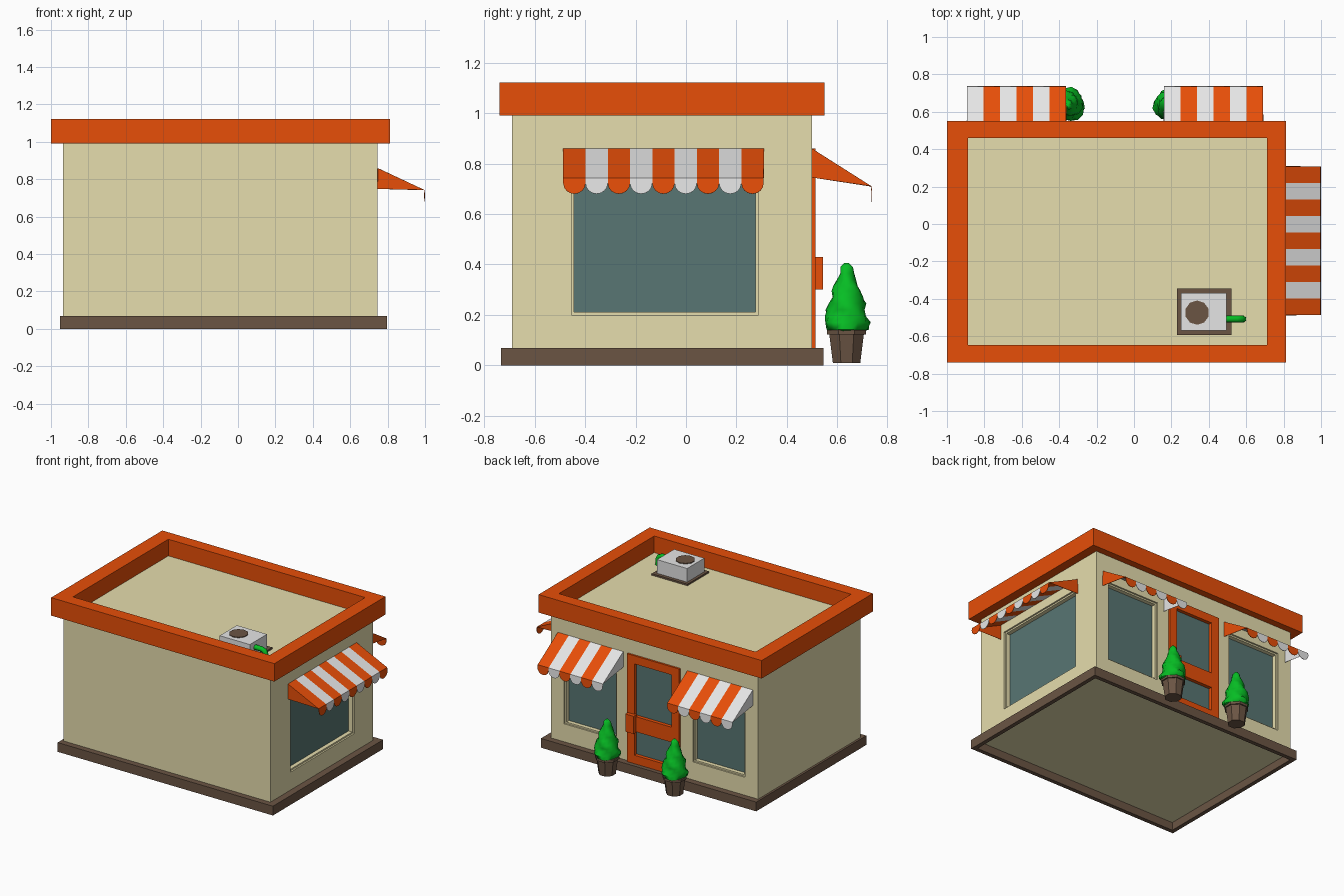
import bpy, bmesh, math

if "Cube" in bpy.data.objects:
    bpy.data.objects.remove(bpy.data.objects["Cube"])


def mat(name, r, g, b):
    lin = lambda c: ((c / 255 + 0.055) / 1.055) ** 2.4
    m = bpy.data.materials.new(name)
    m.diffuse_color = (lin(r), lin(g), lin(b), 1)
    m.use_nodes = True
    m.node_tree.nodes["Principled BSDF"].inputs["Base Color"].default_value = m.diffuse_color
    return m


ORANGE = mat("orange", 231, 78, 8)
WHITE = mat("white", 229, 229, 229)
CREAM = mat("cream wall", 230, 221, 173)
BROWN = mat("brown", 107, 85, 68)
GLASS = mat("glass", 88, 118, 115)
GREEN = mat("green", 6, 190, 36)


def finish(bm, name, mats):
    bmesh.ops.remove_doubles(bm, verts=bm.verts, dist=1e-5)
    bmesh.ops.recalc_face_normals(bm, faces=bm.faces)
    me = bpy.data.meshes.new(name)
    bm.to_mesh(me)
    bm.free()
    ob = bpy.data.objects.new(name, me)
    bpy.context.collection.objects.link(ob)
    for m in mats:
        me.materials.append(m)
    return ob


def select(ob):
    bpy.ops.object.select_all(action='DESELECT')
    ob.select_set(True)
    bpy.context.view_layer.objects.active = ob


# Planes in which flat parts are laid out: u, v in the plane, w along its normal
FLAT = lambda u, v, w: (u, v, w)
BACK = lambda u, v, w: (u, 0.50 + w, v)
SIDE = lambda u, v, w: (0.747 + w, u, v)


def box(name, plane, rect, w0, w1, m):
    u0, v0, u1, v1 = rect
    bm = bmesh.new()
    bmesh.ops.create_cube(bm, size=1)
    for v in bm.verts:
        c = v.co
        v.co = plane(u1 if c.x > 0 else u0, v1 if c.y > 0 else v0, w1 if c.z > 0 else w0)
    return finish(bm, name, [m])


def ring(name, plane, outer, inner, w0, w1, m):
    bm = bmesh.new()
    loops = []
    for (a, b, c, d), w in ((outer, w0), (outer, w1), (inner, w1), (inner, w0)):
        loops.append([bm.verts.new(plane(u, v, w)) for u, v in ((a, b), (c, b), (c, d), (a, d))])
    for i in range(4):
        p, q = loops[i], loops[(i + 1) % 4]
        for j in range(4):
            k = (j + 1) % 4
            bm.faces.new((p[j], p[k], q[k], q[j]))
    return finish(bm, name, [m])


def inset(r, d):
    return (r[0] + d, r[1] + d, r[2] - d, r[3] - d)


# Body and its openings
body = box("walls", FLAT, (-0.936, -0.69, 0.747, 0.50), 0.062, 1.0, CREAM)
windows = [("side_window", SIDE, (-0.455, 0.20, 0.287, 0.79)),
           ("left_back_window", BACK, (0.215, 0.20, 0.64, 0.79)),
           ("right_back_window", BACK, (-0.83, 0.20, -0.405, 0.79))]
door = (-0.305, 0.068, 0.12, 0.86)


def cut(plane, rect, depth):
    c = box("cutter", plane, rect, -depth, 0.1, CREAM)
    md = body.modifiers.new("cut", 'BOOLEAN')
    md.object, md.operation, md.solver = c, 'DIFFERENCE', 'EXACT'
    select(body)
    bpy.ops.object.modifier_apply(modifier="cut")
    bpy.data.objects.remove(c)


for name, plane, r in windows:
    cut(plane, r, 0.05)
    ring(name + "_frame", plane, r, inset(r, 0.011), -0.05, -0.012, CREAM)
    box(name + "_glass", plane, inset(r, 0.005), -0.05, -0.042, GLASS)
cut(BACK, inset(door, 0.012), 0.03)

# Plinth with a hollow underside, and roof parapet
base = (-0.952, -0.733, 0.797, 0.545)
ring("plinth", FLAT, base, inset(base, 0.03), 0, 0.068, BROWN)
ring("plinth_ledge", FLAT, inset(base, 0.028), inset(base, 0.07), 0.063, 0.068, BROWN)
box("floor", FLAT, inset(base, 0.029), 0.058, 0.063, CREAM)
ring("roof_parapet", FLAT, (-1, -0.74, 0.813, 0.55), (-0.888, -0.647, 0.711, 0.46), 0.99, 1.122, ORANGE)

# Door: leaf, two panes and handle
for name, pane, v0, v1 in (("upper", (-0.242, 0.416, 0.06, 0.80), 0.36, door[3]),
                           ("lower", (-0.242, 0.13, 0.06, 0.305), door[1], 0.36)):
    ring("door_" + name, BACK, (door[0], v0, door[2], v1), pane, -0.02, 0.014, ORANGE)
    box("door_glass_" + name, BACK, inset(pane, -0.005), -0.019, -0.012, GLASS)
box("door_handle", BACK, (0.045, 0.30, 0.112, 0.43), 0.004, 0.043, ORANGE)


# Striped awnings with scalloped valance
def awning(name, plane, u0, u1, n, first, reach, tip, foot):
    bm = bmesh.new()
    step = (u1 - u0) / n
    top, drop, arc = 0.858, 0.02, 0.042

    def face(pts, mi):
        f = bm.faces.new([bm.verts.new(plane(*p)) for p in pts])
        f.material_index = mi

    for i in range(n):
        a, b, mi = u0 + i * step, u0 + (i + 1) * step, (i + first) % 2
        face([(a, top, 0), (b, top, 0), (b, tip, reach), (a, tip, reach)], mi)
        pts = [(a, tip, reach), (b, tip, reach)]
        for k in range(9):
            t = math.pi * k / 8
            pts.append(((a + b) / 2 + step / 2 * math.cos(t),
                        tip - drop - arc * max(0, math.sin(t)), reach + 0.003))
        face(pts, mi)
        for edge, e in ((i == 0, a), (i == n - 1, b)):
            if edge:
                face([(e, top, 0), (e, foot, 0), (e, tip, reach)], mi)
    ob = finish(bm, name, [ORANGE, WHITE])
    s = ob.modifiers.new("cloth", 'SOLIDIFY')
    s.thickness, s.offset = 0.003, 0


awning("side_awning", SIDE, -0.487, 0.308, 9, 0, 0.248, 0.742, 0.748)
awning("left_back_awning", BACK, 0.16, 0.69, 6, 1, 0.234, 0.71, 0.745)
awning("right_back_awning", BACK, -0.893, -0.363, 6, 1, 0.234, 0.71, 0.745)


# Lathed shapes for pots and bushes
def lathe(name, profile, sides, centre, m, wobble=0.0):
    bm = bmesh.new()
    rings = []
    for r, z in profile:
        row = []
        for k in range(sides):
            t = 2 * math.pi * (k + 0.5) / sides
            q = r * (1 + wobble * math.sin(3 * t + z * 60))
            row.append(bm.verts.new((centre[0] + q * math.cos(t), centre[1] + q * math.sin(t), z)))
        rings.append(row)
    for p, q in zip(rings, rings[1:]):
        for k in range(sides):
            j = (k + 1) % sides
            bm.faces.new((p[k], p[j], q[j], q[k]))
    bm.faces.new(rings[0])
    bm.faces.new(rings[-1])
    return finish(bm, name, [m])


POT = [(0.059, 0.01), (0.074, 0.122), (0.083, 0.122), (0.083, 0.14), (0.07, 0.14), (0.07, 0.13)]
BUSH = [(0.06, 0.132), (0.082, 0.142), (0.088, 0.17), (0.079, 0.195), (0.076, 0.22), (0.072, 0.245),
        (0.06, 0.27), (0.055, 0.295), (0.049, 0.315), (0.036, 0.34), (0.028, 0.365), (0.024, 0.39), (0.01, 0.405)]
for side, x in (("left", 0.195), ("right", -0.353)):
    lathe(side + "_pot", POT, 8, (x, 0.637), BROWN)
    bush = lathe(side + "_bush", BUSH, 16, (x, 0.637), GREEN, 0.12)
    select(bush)
    bpy.ops.object.shade_smooth_by_angle(angle=math.radians(50))

# Roof air conditioner: pad, case, fan and pipe
box("cooler_pad", FLAT, (0.23, -0.593, 0.52, -0.345), 0.995, 1.012, BROWN)
box("cooler_case", FLAT, (0.25, -0.57, 0.495, -0.37), 1.01, 1.112, WHITE)
lathe("cooler_fan", [(0.065, 1.11), (0.065, 1.117)], 10, (0.337, -0.474), BROWN)
cu = bpy.data.curves.new("cooler_pipe", 'CURVE')
cu.dimensions, cu.bevel_depth, cu.bevel_resolution, cu.use_fill_caps = '3D', 0.018, 1, True
path = [(0.48, 1.07), (0.55, 1.07), (0.572, 1.062), (0.582, 1.04), (0.584, 0.995)]
sp = cu.splines.new('POLY')
sp.points.add(len(path) - 1)
for p, (x, z) in zip(sp.points, path):
    p.co = (x, -0.508, z, 1)
cu.materials.append(GREEN)
pipe = bpy.data.objects.new("cooler_pipe", cu)
bpy.context.collection.objects.link(pipe)
select(pipe)
bpy.ops.object.convert(target='MESH')
